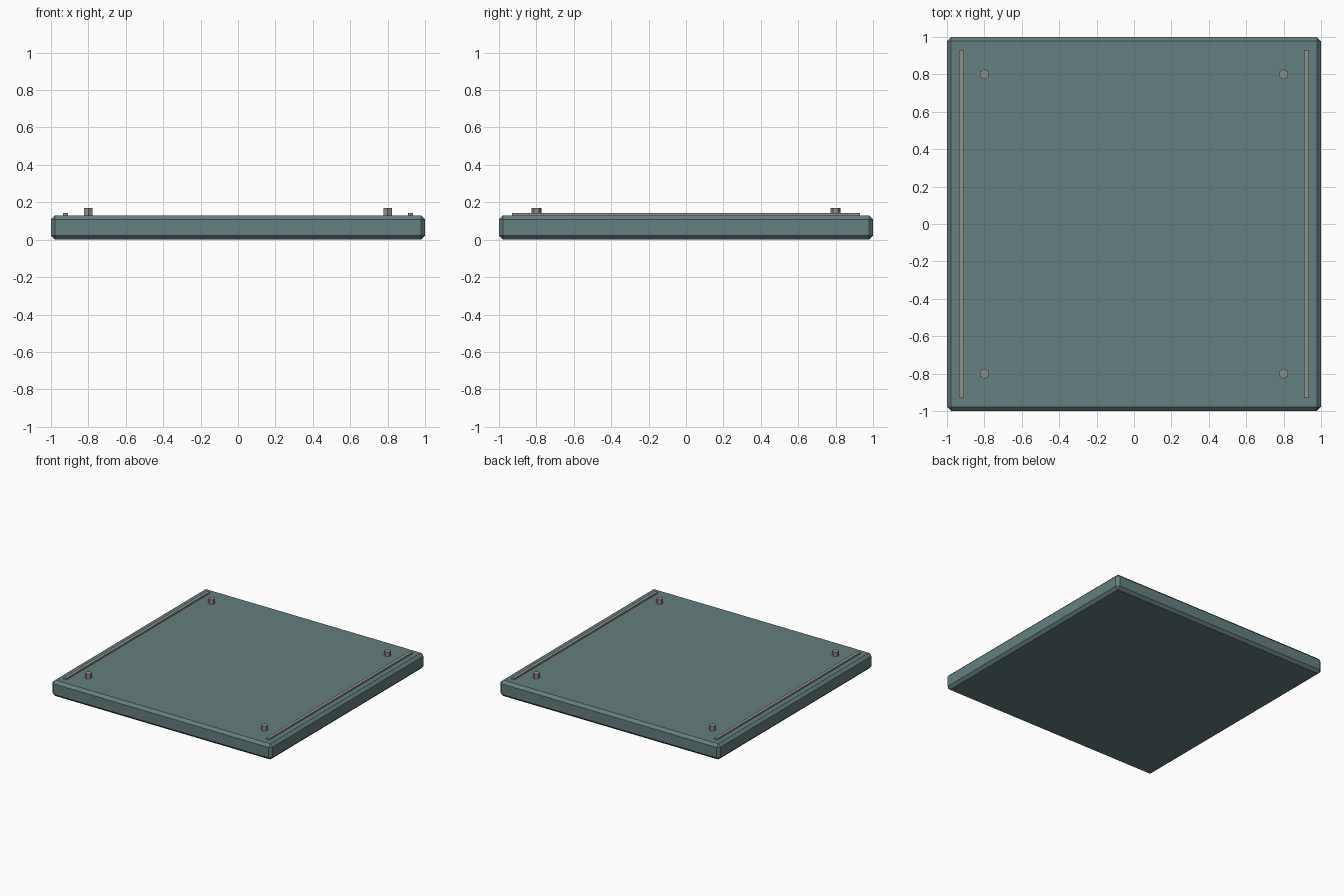
import bpy

if "Cube" in bpy.data.objects:
    bpy.data.objects.remove(bpy.data.objects["Cube"])

def material(name, color):
    m = bpy.data.materials.new(name)
    m.diffuse_color = color
    m.use_nodes = True
    m.node_tree.nodes["Principled BSDF"].inputs["Base Color"].default_value = m.diffuse_color
    return m

plate_mat = material("plate_teal", (0.13, 0.21, 0.21, 1))
metal_mat = material("trim_metal", (0.27, 0.28, 0.26, 1))

def box(name, center, size, mat):
    bpy.ops.mesh.primitive_cube_add(size=1, location=center)
    o = bpy.context.object
    o.name = name
    o.scale = size
    bpy.ops.object.transform_apply(location=False, rotation=False, scale=True)
    o.data.materials.append(mat)
    return o

# Chamfered floor plate
plate = box("floor_plate", (0, 0, 0.065), (2, 2, 0.13), plate_mat)
bevel = plate.modifiers.new("chamfer", 'BEVEL')
bevel.width = 0.022
bevel.segments = 1

# Thin trim strips along the left and right edges
for side, x in (("left", -0.923), ("right", 0.923)):
    box(side + "_trim_strip", (x, 0, 0.1365), (0.027, 1.86, 0.013), metal_mat)

# Hexagonal corner bolts
for i, (sx, sy) in enumerate([(-1, -1), (1, -1), (-1, 1), (1, 1)]):
    bpy.ops.mesh.primitive_cylinder_add(vertices=6, radius=0.027, depth=0.04,
                                        location=(sx * 0.8, sy * 0.8, 0.149))
    bolt = bpy.context.object
    bolt.name = f"corner_bolt_{i + 1}"
    bolt.data.materials.append(metal_mat)
